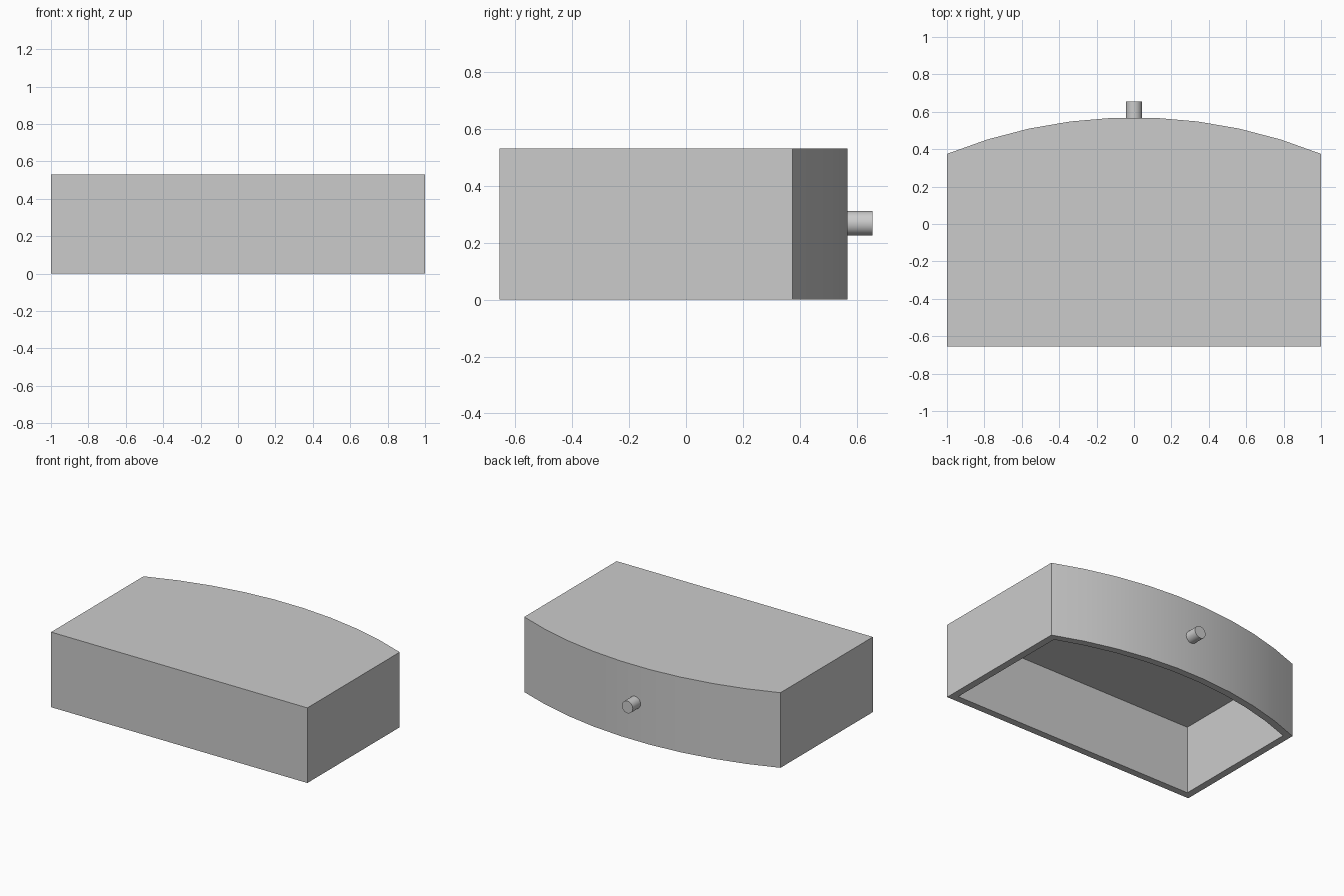
import bpy, bmesh, math
from mathutils import Matrix, Vector

cube = bpy.data.objects.get("Cube")
if cube:
    bpy.data.objects.remove(cube, do_unlink=True)

WALL, HEIGHT, FRONT, APEX = 0.05, 0.53, -0.655, 0.57
RADIUS = 2.66          # radius of the bowed back
STEPS = 9              # flat strips along the bow

grey = bpy.data.materials.new("plain grey")
grey.use_nodes = True
colour = (0.6, 0.6, 0.6, 1)
grey.diffuse_color = colour
grey.node_tree.nodes["Principled BSDF"].inputs["Base Color"].default_value = colour


def finish(bm, name):
    bmesh.ops.recalc_face_normals(bm, faces=bm.faces)
    mesh = bpy.data.meshes.new(name)
    bm.to_mesh(mesh)
    bm.free()
    mesh.materials.append(grey)
    obj = bpy.data.objects.new(name, mesh)
    bpy.context.collection.objects.link(obj)
    bpy.ops.object.select_all(action="DESELECT")
    obj.select_set(True)
    bpy.context.view_layer.objects.active = obj
    bpy.ops.object.shade_smooth_by_angle(angle=math.radians(30))
    return obj


def outline(inset):
    """Plan outline: straight front and sides, bowed back."""
    half, radius = 1 - inset, RADIUS - inset
    sweep = math.asin(half / radius)
    pts = [(-half, FRONT + inset), (half, FRONT + inset)]
    for i in range(STEPS + 1):
        a = sweep * (1 - 2 * i / STEPS)
        pts.append((radius * math.sin(a), APEX - RADIUS + radius * math.cos(a)))
    return pts


def ring(bm, inset, z):
    return [bm.verts.new((x, y, z)) for x, y in outline(inset)]


def bridge(bm, a, b):
    for i in range(len(a)):
        j = (i + 1) % len(a)
        bm.faces.new((a[i], a[j], b[j], b[i]))


# Hollow casing, open underneath
bm = bmesh.new()
rings = [ring(bm, 0, HEIGHT), ring(bm, 0, 0),
         ring(bm, WALL, 0), ring(bm, WALL, HEIGHT - WALL)]
for upper, lower in zip(rings, rings[1:]):
    bridge(bm, upper, lower)
bm.faces.new(rings[0])
bm.faces.new(rings[-1])
finish(bm, "casing")

# Round peg on the middle of the back
bm = bmesh.new()
start, end = APEX - WALL / 2, 0.655
bmesh.ops.create_cone(
    bm, cap_ends=True, segments=24, radius1=0.043, radius2=0.043,
    depth=end - start,
    matrix=Matrix.Translation(Vector((0, (start + end) / 2, 0.268)))
    @ Matrix.Rotation(math.pi / 2, 4, "X"))
finish(bm, "back_peg")
